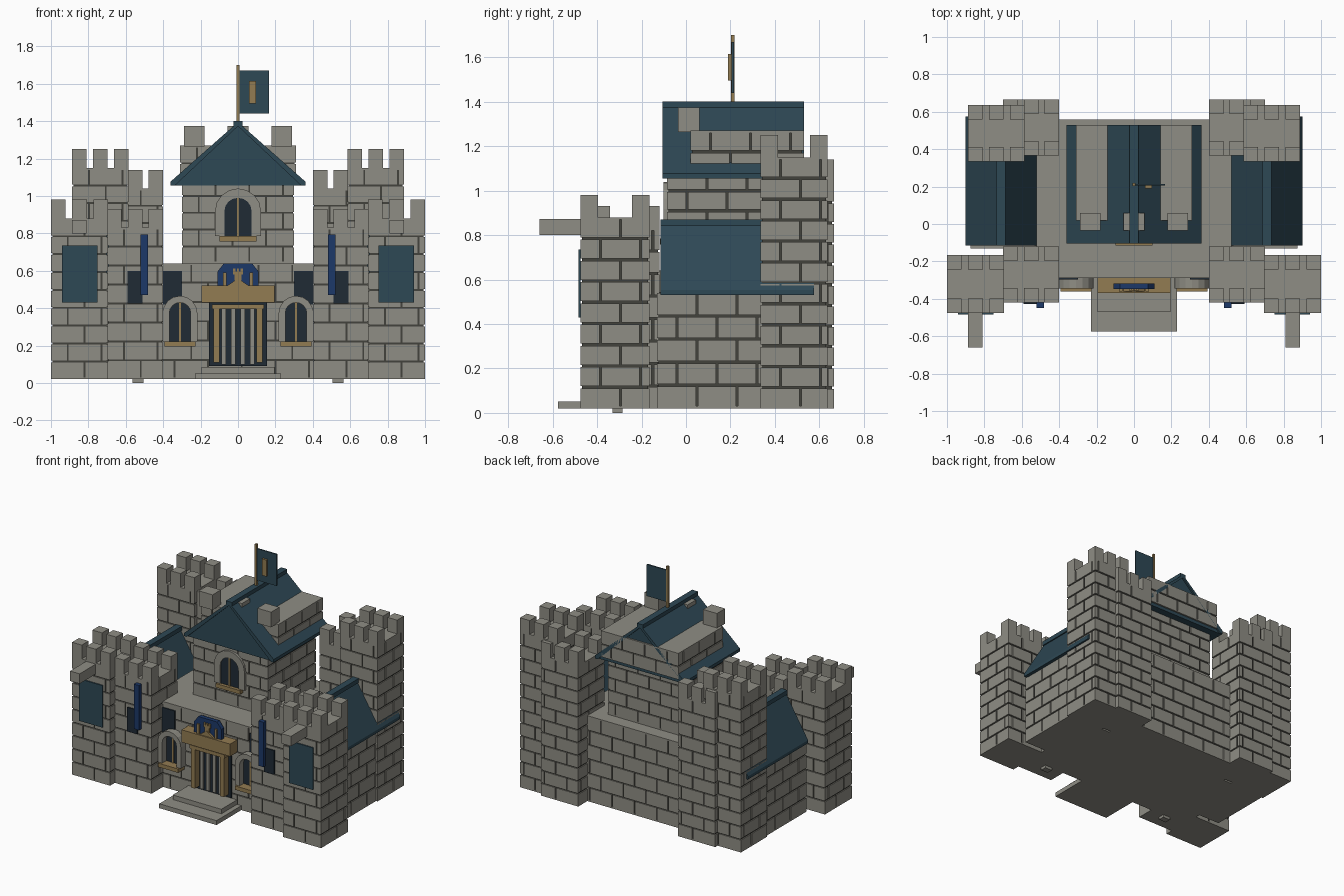
import bpy, bmesh, math

cube = bpy.data.objects.get("Cube")
if cube:
    bpy.data.objects.remove(cube, do_unlink=True)


def material(name, r, g, b):
    m = bpy.data.materials.new(name)
    m.use_nodes = True
    m.diffuse_color = (r, g, b, 1)
    m.node_tree.nodes["Principled BSDF"].inputs["Base Color"].default_value = (r, g, b, 1)
    return m


STONE = material("stone", 0.275, 0.268, 0.232)
MORTAR = material("mortar", 0.055, 0.054, 0.046)
ROOF = material("teal_roof", 0.027, 0.065, 0.09)
BLUE = material("royal_blue", 0.012, 0.04, 0.14)
GOLD = material("dull_gold", 0.29, 0.2, 0.085)
DARK = material("dark_glass", 0.014, 0.024, 0.036)


def finish(name, bm, *mats):
    bmesh.ops.recalc_face_normals(bm, faces=bm.faces[:])
    me = bpy.data.meshes.new(name)
    bm.to_mesh(me)
    bm.free()
    for m in mats:
        me.materials.append(m)
    ob = bpy.data.objects.new(name, me)
    bpy.context.collection.objects.link(ob)
    return ob


def add_box(bm, x, y, z, mat=0):
    """Box from (low, high) ranges on each axis."""
    verts = bmesh.ops.create_cube(bm, size=1)["verts"]
    for v in verts:
        for i, (a, b) in enumerate((x, y, z)):
            v.co[i] = (a + b) / 2 + v.co[i] * abs(b - a)
        for f in v.link_faces:
            f.material_index = mat


def box(name, x, y, z, mat):
    bm = bmesh.new()
    add_box(bm, x, y, z)
    return finish(name, bm, mat)


def add_prism(bm, pts, y):
    """Extrude an (x, z) outline between two y values."""
    face = bm.faces.new([bm.verts.new((px, y[0], pz)) for px, pz in pts])
    new = bmesh.ops.extrude_face_region(bm, geom=[face])["geom"]
    for v in new:
        if isinstance(v, bmesh.types.BMVert):
            v.co.y = y[1]
    if face.is_valid and len(face.link_loops if hasattr(face, "link_loops") else face.loops) == 0:
        bm.faces.remove(face)


def prism(name, pts, y, mat):
    bm = bmesh.new()
    add_prism(bm, pts, y)
    return finish(name, bm, mat)


def flip(s, x):
    return tuple(sorted((s * x[0], s * x[1])))


def masonry(name, x, y, z, s=1, merlons=False):
    """Mortar core faced with running-bond bricks, optional battlements."""
    x = flip(s, x)
    gap, skin, length = 0.01, 0.007, 0.18
    bm = bmesh.new()
    add_box(bm, (x[0] + skin, x[1] - skin), (y[0] + skin, y[1] - skin),
            (z[0] + gap / 2, z[1] - gap / 2), 1)
    for a, b in ((z[0], z[0] + gap), (z[1] - gap, z[1])):
        add_box(bm, x, y, (a, b))
    rows = max(1, round((z[1] - z[0]) / 0.096))
    step = (z[1] - z[0]) / rows
    for r in range(rows):
        course = (z[0] + r * step + gap / 2, z[0] + (r + 1) * step - gap / 2)
        for axis, span in enumerate((x, y)):
            a = span[0] - (r % 2) * length / 2
            while a < span[1]:
                lo = max(a + gap / 2, span[0]) if a > span[0] else span[0]
                hi = min(a + length - gap / 2, span[1])
                a += length
                if hi - lo < gap:
                    continue
                across = y if axis == 0 else x
                for side in ((across[0], across[0] + gap), (across[1] - gap, across[1])):
                    if axis == 0:
                        add_box(bm, (lo, hi), side, course)
                    else:
                        add_box(bm, side, (lo, hi), course)
    if merlons:
        w = 0.078
        mid = (x[0] + x[1] - w) / 2
        for mx in (x[0], mid, x[1] - w):
            for my in (y[0], y[1] - w):
                add_box(bm, (mx, mx + w), (my, my + w), (z[1], z[1] + 0.1))
    return finish(name, bm, STONE, MORTAR)


def arch(cx, r, z0, z1, n=8):
    """Round-headed outline, from bottom right up and over to bottom left."""
    top = [(cx + r * math.cos(math.pi * i / n), z1 - r + r * math.sin(math.pi * i / n))
           for i in range(n + 1)]
    return [(cx + r, z0)] + top + [(cx - r, z0)]


def window(name, cx, wall, depth, r, rim, z0, z1):
    outer, inner = arch(cx, r + rim, z0, z1 + rim), arch(cx, r, z0, z1)
    front = wall - depth
    bm = bmesh.new()
    for i in range(len(outer) - 1):
        add_prism(bm, [outer[i], outer[i + 1], inner[i + 1], inner[i]], (front, wall + 0.01))
    finish(name + "_surround", bm, STONE)
    prism(name + "_pane", inner, (wall - 0.008, wall + 0.01), DARK)
    box(name + "_mullion", (cx - 0.006, cx + 0.006), (wall - 0.014, wall), (z0, z1), GOLD)
    box(name + "_sill", (cx - r - 0.025, cx + r + 0.025), (front - 0.015, wall),
        (z0 - 0.028, z0), GOLD)


def gable_roof(name, cx, half, y, z0, z1):
    """Solid gable with overhanging slope slabs and a ridge cap."""
    bm = bmesh.new()
    t = 0.022
    add_prism(bm, [(cx - half + t, z0), (cx + half - t, z0), (cx, z1 - t)],
              (y[0] + 0.012, y[1] - 0.012))
    for s in (1, -1):
        add_prism(bm, [(cx, z1), (cx + s * half, z0 + t), (cx + s * half, z0),
                       (cx + s * (half - t), z0), (cx, z1 - t)], y)
    add_box(bm, (cx - 0.024, cx + 0.024), y, (z1 - 0.025, z1 + 0.006))
    finish(name, bm, ROOF)


# Central hall and keep
masonry("main_hall", (-0.52, 0.52), (-0.29, 0.56), (0.02, 0.64))
masonry("keep", (-0.3, 0.3), (-0.085, 0.465), (0.64, 1.09))
masonry("keep_top", (-0.31, 0.31), (0.02, 0.53), (1.08, 1.27))
gable_roof("keep_roof", 0, 0.36, (-0.105, 0.53), 1.055, 1.395)
for i, mx in enumerate((-0.235, 0, 0.235)):
    box(f"keep_merlon_{i}", (mx - 0.055, mx + 0.055), (-0.035, 0.06), (1.265, 1.375), STONE)
window("keep_window", 0, -0.085, 0.016, 0.073, 0.05, 0.785, 0.99)

for s, tag in ((1, "left"), (-1, "right")):
    # Corner towers and side wings
    masonry(f"{tag}_front_outer_tower", (0.695, 1), (-0.475, -0.165), (0.02, 0.88), s, True)
    masonry(f"{tag}_front_inner_tower", (0.4, 0.7), (-0.42, -0.12), (0.02, 0.83), s, True)
    masonry(f"{tag}_back_outer_tower", (0.585, 0.887), (0.335, 0.637), (0.02, 1.15), s, True)
    masonry(f"{tag}_back_inner_tower", (0.4, 0.7), (0.365, 0.665), (0.02, 1.04), s, True)
    masonry(f"{tag}_wing", (0.5, 0.875), (-0.13, 0.35), (0.02, 0.54), s)
    gable_roof(f"{tag}_wing_roof", s * 0.71, 0.19, (-0.115, 0.575), 0.53, 0.865)
    # Tower fittings
    box(f"{tag}_tower_beam", flip(s, (0.81, 0.887)), (-0.66, -0.46), (0.8, 0.872), STONE)
    box(f"{tag}_tower_hanging", flip(s, (0.75, 0.94)), (-0.484, -0.475), (0.43, 0.735), ROOF)
    box(f"{tag}_banner", flip(s, (0.48, 0.52)), (-0.45, -0.41), (0.47, 0.795), BLUE)
    box(f"{tag}_tower_slot", flip(s, (0.51, 0.59)), (-0.428, -0.419), (0.425, 0.6), DARK)
    box(f"{tag}_hall_slot", flip(s, (0.3, 0.4)), (-0.298, -0.289), (0.42, 0.6), DARK)
    box(f"{tag}_foot", flip(s, (0.505, 0.565)), (-0.33, -0.285), (0, 0.03), STONE)
    window(f"{tag}_hall_window", s * 0.31, -0.29, 0.055, 0.057, 0.036, 0.222, 0.43)
    # Doorway posts
    box(f"{tag}_door_post", flip(s, (0.1, 0.132)), (-0.35, -0.28), (0.11, 0.4), GOLD)
    box(f"{tag}_crest_post", flip(s, (0.062, 0.08)), (-0.36, -0.335), (0.515, 0.59), GOLD)

# Doorway
box("door_backing", (-0.155, 0.155), (-0.299, -0.29), (0.09, 0.43), DARK)
for i in range(4):
    bx = (i - 1.5) * 0.05
    box(f"door_bar_{i}", (bx - 0.012, bx + 0.012), (-0.312, -0.29), (0.1, 0.4), STONE)
box("door_header", (-0.14, 0.14), (-0.355, -0.29), (0.395, 0.42), GOLD)
box("door_lintel", (-0.195, 0.195), (-0.37, -0.29), (0.43, 0.52), GOLD)
box("upper_step", (-0.195, 0.195), (-0.47, -0.29), (0.05, 0.085), STONE)
box("lower_step", (-0.23, 0.23), (-0.575, -0.29), (0.02, 0.052), STONE)

# Crest above the door
prism("crest_shield", [(-0.11, 0.515), (0.11, 0.515), (0.11, 0.595), (0.075, 0.64),
                       (-0.075, 0.64), (-0.11, 0.595)], (-0.348, -0.318), BLUE)
prism("crest_pediment", [(-0.06, 0.518), (0.06, 0.518), (0, 0.56)], (-0.362, -0.34), GOLD)
bm = bmesh.new()
add_box(bm, (-0.018, 0.018), (-0.356, -0.34), (0.54, 0.59))
add_box(bm, (-0.026, 0.026), (-0.356, -0.34), (0.58, 0.597))
for cx in (-0.02, 0, 0.02):
    add_box(bm, (cx - 0.006, cx + 0.006), (-0.356, -0.34), (0.595, 0.612))
finish("crest_tower", bm, GOLD)

# Flag
box("flag_pole", (-0.008, 0.008), (0.202, 0.218), (1.38, 1.7), GOLD)
box("flag", (0.004, 0.165), (0.205, 0.215), (1.44, 1.67), ROOF)
box("flag_emblem", (0.06, 0.095), (0.19, 0.206), (1.495, 1.615), GOLD)
